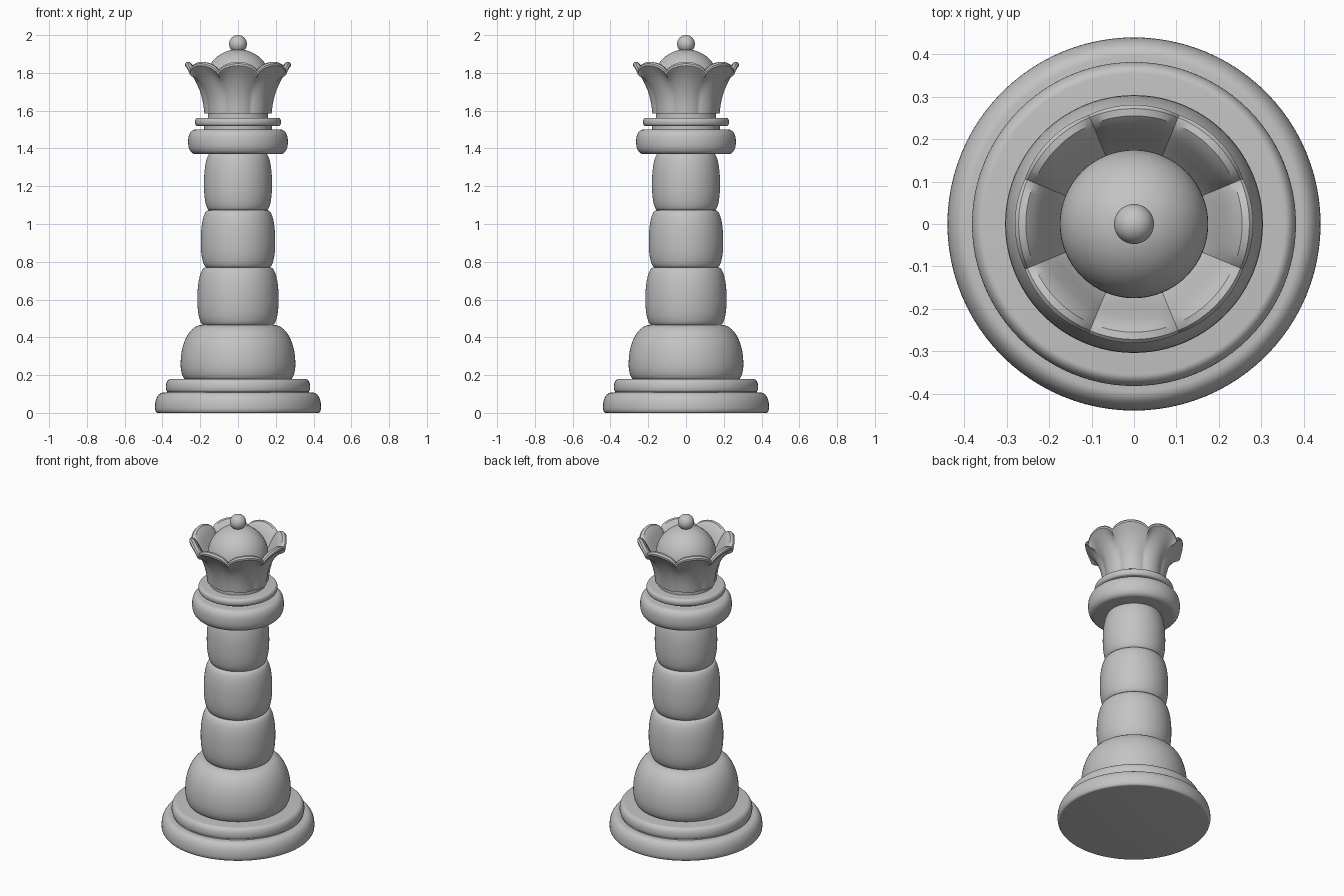
import bpy
import bmesh
import math

cube = bpy.data.objects.get("Cube")
if cube:
    bpy.data.objects.remove(cube, do_unlink=True)

grey = bpy.data.materials.new("stone_grey")
grey.use_nodes = True
colour = (0.55, 0.55, 0.55, 1)
grey.diffuse_color = colour
bsdf = next(n for n in grey.node_tree.nodes if n.type == 'BSDF_PRINCIPLED')
bsdf.inputs["Base Color"].default_value = colour


def lathe(name, rings, segments=96, radius_height=None):
    """Skin a closed profile around z; radius_height may vary it by angle."""
    bm = bmesh.new()
    loops = []
    for ring in rings:
        loop = []
        for i in range(segments):
            a = 2 * math.pi * i / segments
            r, z = radius_height(ring, a) if radius_height else ring
            loop.append(bm.verts.new((r * math.cos(a), r * math.sin(a), z)))
        loops.append(loop)
    for low, high in zip(loops, loops[1:]):
        for i in range(segments):
            j = (i + 1) % segments
            bm.faces.new((low[i], low[j], high[j], high[i]))
    bm.faces.new(loops[0][::-1])
    bm.faces.new(loops[-1])
    bmesh.ops.recalc_face_normals(bm, faces=bm.faces[:])
    mesh = bpy.data.meshes.new(name)
    bm.to_mesh(mesh)
    bm.free()
    mesh.materials.append(grey)
    obj = bpy.data.objects.new(name, mesh)
    bpy.context.collection.objects.link(obj)
    bpy.ops.object.select_all(action='DESELECT')
    obj.select_set(True)
    bpy.context.view_layer.objects.active = obj
    bpy.ops.object.shade_smooth_by_angle(angle=math.radians(32))
    return obj


def bead(name, bottom, middle, top, power=2.2, steps=10):
    """Rounded turned section through three (radius, height) points."""
    big, mid_z = middle
    rings = []
    for k in range(2 * steps + 1):
        u = -math.cos(math.pi * k / (2 * steps))
        end_r, end_z = bottom if u < 0 else top
        round_off = math.sqrt(max(0, 1 - abs(u) ** power))
        rings.append((end_r + (big - end_r) * round_off,
                      mid_z + (end_z - mid_z) * abs(u)))
    return lathe(name, rings)


# Stepped foot and bell
bead("foot_lower", (0.425, 0), (0.44, 0.03), (0.395, 0.108))
bead("foot_groove", (0.375, 0.1), (0.375, 0.11), (0.375, 0.12))
bead("foot_upper", (0.372, 0.112), (0.382, 0.137), (0.355, 0.18))
bead("bell", (0.275, 0.178), (0.304, 0.26), (0.19, 0.466), 2)

# Three barrel sections of the shaft, tapering upwards
levels = [0.464, 0.77, 1.073, 1.375]
for i, big in enumerate([0.215, 0.197, 0.18]):
    z0, z1 = levels[i], levels[i + 1]
    bead(f"shaft_section_{i + 1}", (big * 0.84, z0),
         (big, z0 + 0.45 * (z1 - z0)), (big * 0.8, z1))

# Collar, neck and thin ring
bead("collar", (0.225, 1.37), (0.264, 1.435), (0.225, 1.5), 2.5)
lathe("neck_lower", [(0.18, 1.49), (0.18, 1.525)])
bead("neck_ring", (0.212, 1.518), (0.228, 1.54), (0.212, 1.562))
lathe("neck_upper", [(0.16, 1.55), (0.16, 1.6)])

# Crown: radius, height, crease depth, valley depth
crown_profile = [
    (0.178, 1.585, -0.06, 0), (0.182, 1.62, -0.06, 0),
    (0.188, 1.655, -0.065, 0), (0.2, 1.7, -0.07, 0.1),
    (0.222, 1.75, -0.065, 0.3), (0.25, 1.8, -0.05, 0.7),
    (0.273, 1.827, -0.03, 1), (0.281, 1.838, -0.015, 1),
    (0.281, 1.849, -0.01, 1), (0.272, 1.858, 0, 1),
    (0.255, 1.857, 0, 1), (0.237, 1.84, 0.01, 1),
    (0.22, 1.81, 0.03, 0.8), (0.195, 1.76, 0.06, 0.4),
    (0.17, 1.7, 0.07, 0.1), (0.14, 1.66, 0.07, 0),
]


def petal(ring, angle):
    r, z, crease, valley = ring
    sector = math.pi / 4
    t = abs((angle + sector / 2) % sector - sector / 2) / (sector / 2)
    arch = (1 - math.sqrt(1 - 0.85 * t * t)) / (1 - math.sqrt(0.15))
    return r * (1 + crease * t * t), z - 0.045 * valley * arch


lathe("crown", crown_profile, 128, petal)


def ball(name, radius, z):
    bpy.ops.mesh.primitive_uv_sphere_add(segments=64, ring_count=32,
                                         radius=radius, location=(0, 0, z))
    obj = bpy.context.object
    obj.name = name
    obj.data.materials.append(grey)
    bpy.ops.object.shade_smooth()


# Dome and finial
ball("crown_dome", 0.175, 1.75)
ball("finial", 0.047, 1.953)
